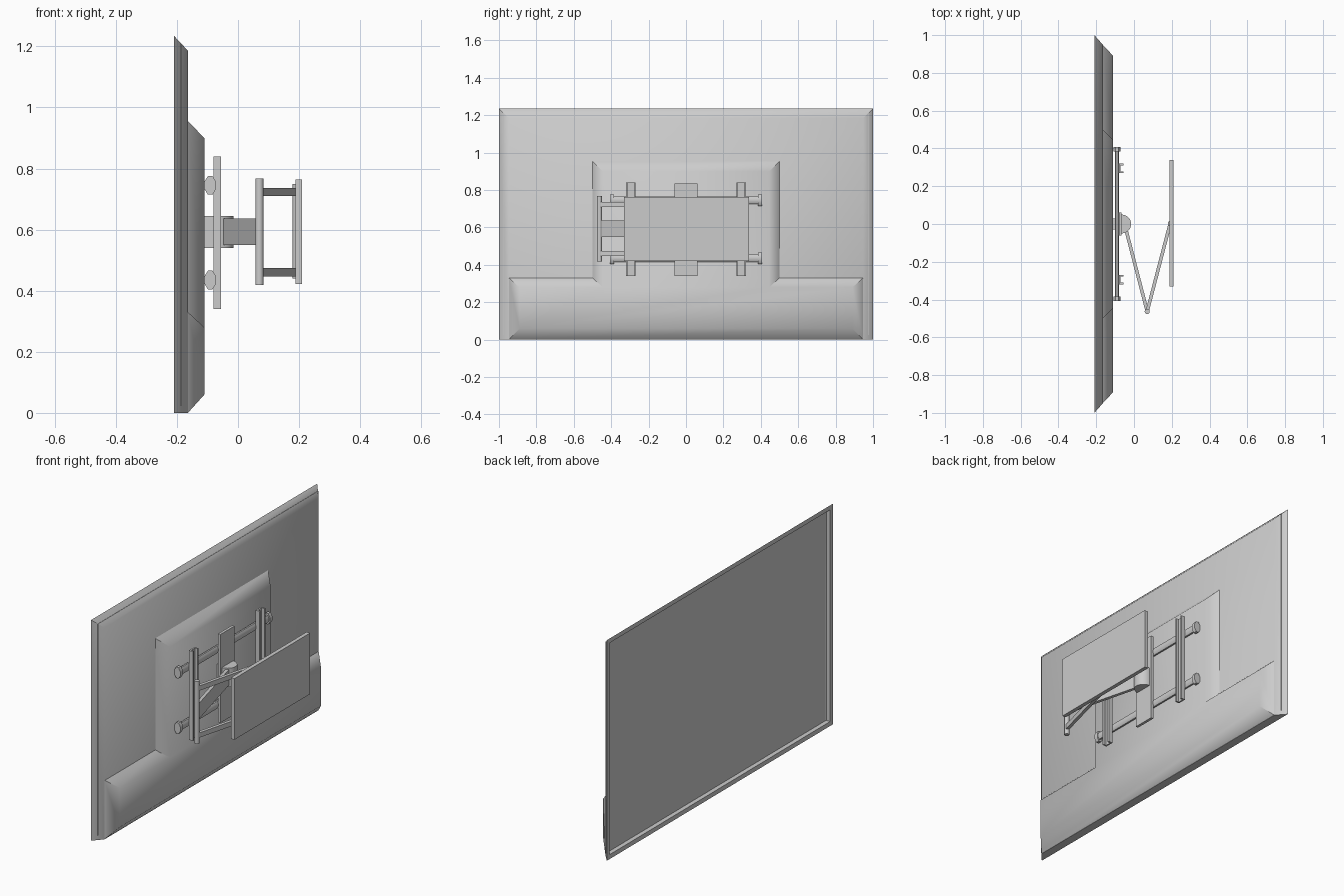
import bpy, bmesh, math
from mathutils import Vector, Matrix

if "Cube" in bpy.data.objects:
    bpy.data.objects.remove(bpy.data.objects["Cube"])


def finish(name, bm, angle=30):
    bmesh.ops.recalc_face_normals(bm, faces=bm.faces)
    me = bpy.data.meshes.new(name)
    bm.to_mesh(me)
    bm.free()
    ob = bpy.data.objects.new(name, me)
    bpy.context.collection.objects.link(ob)
    bpy.ops.object.select_all(action='DESELECT')
    bpy.context.view_layer.objects.active = ob
    ob.select_set(True)
    bpy.ops.object.shade_smooth_by_angle(angle=math.radians(angle))
    return ob


def loft(name, rings, angle=30, cap_start=True):
    """Join equal-length rings of points, capping the ends."""
    bm = bmesh.new()
    loops = [[bm.verts.new(p) for p in r] for r in rings]
    n = len(loops[0])
    for a, b in zip(loops, loops[1:]):
        for i in range(n):
            j = (i + 1) % n
            bm.faces.new((a[i], a[j], b[j], b[i]))
    if cap_start:
        bm.faces.new(loops[0])
    bm.faces.new(loops[-1])
    return finish(name, bm, angle)


def box(name, x, y, z):
    def ring(zz):
        return [(x[0], y[0], zz), (x[1], y[0], zz), (x[1], y[1], zz), (x[0], y[1], zz)]
    return loft(name, [ring(z[0]), ring(z[1])])


def rect(x, hy, z0, z1):
    return [(x, -hy, z0), (x, hy, z0), (x, hy, z1), (x, -hy, z1)]


def post(name, x, y, r, z0, z1, n=16):
    def ring(z):
        return [(x + r * math.cos(2 * math.pi * i / n),
                 y + r * math.sin(2 * math.pi * i / n), z) for i in range(n)]
    return loft(name, [ring(z0), ring(z1)])


def rod_y(name, x, z, rx, rz, y0, y1, n=8):
    def ring(y):
        return [(x + rx * math.cos(2 * math.pi * (i + .5) / n), y,
                 z + rz * math.sin(2 * math.pi * (i + .5) / n)) for i in range(n)]
    return loft(name, [ring(y0), ring(y1)], 50)


def arm(name, a, b, width, z0, z1):
    """Flat bar running between two plan points."""
    a, b = Vector((a[0], a[1])), Vector((b[0], b[1]))
    d = (b - a).normalized()
    s = Vector((-d.y, d.x)) * width / 2
    plan = [a - s, b - s, b + s, a + s]
    return loft(name, [[(p.x, p.y, z) for p in plan] for z in (z0, z1)])


# Display panel with a recessed screen on the -x side
loft("display_frame", [rect(-0.185, 0.975, 0.025, 1.21),
                       rect(-0.21, 0.975, 0.025, 1.21),
                       rect(-0.21, 1.0, 0, 1.235),
                       rect(-0.163, 0.947, 0, 1.185)], 50)


# T-shaped rear housing with sloping sides
def tee(x, wide, narrow, z0, z1, z2):
    half = [(wide, z0), (wide, z1), (narrow, z1), (narrow, z2)]
    return [(x, y, z) for y, z in half] + [(x, -y, z) for y, z in reversed(half)]


loft("rear_housing", [tee(-0.164, 0.947, 0.5, 0, 0.33, 0.955),
                      tee(-0.11, 0.89, 0.445, 0.06, 0.28, 0.90)], 50, False)

# Horizontal rails with octagonal end caps
for label, z in (("upper", 0.745), ("lower", 0.435)):
    rod_y(label + "_rail", -0.09, z, 0.012, 0.022, -0.395, 0.395)
    for side, s in (("left", -1), ("right", 1)):
        rod_y(f"{label}_{side}_cap", -0.091, z, 0.02, 0.033, s * 0.385, s * 0.407)

# Vertical C-channel brackets, open towards the wall
for side, yc in (("left", -0.295), ("right", 0.295)):
    prof = [(-0.08, -0.025), (-0.055, -0.025), (-0.055, -0.016), (-0.071, -0.016),
            (-0.071, 0.016), (-0.055, 0.016), (-0.055, 0.025), (-0.08, 0.025)]
    loft(side + "_channel", [[(x, yc + y, z) for x, y in prof] for z in (0.34, 0.84)])

# Centre plate, spacer and swivel hub
box("centre_plate", (-0.08, -0.065), (-0.062, 0.062), (0.34, 0.835))
box("centre_spacer", (-0.112, -0.078), (-0.028, 0.028), (0.54, 0.645))
hub = [(-0.068 + 0.053 * math.cos(t), 0.05 * math.sin(t))
       for t in [math.pi * (i / 16 - 0.5) for i in range(17)]]
loft("swivel_hub", [[(x, y, z) for x, y in hub] for z in (0.54, 0.645)])

# Folding arm: single inner link, elbow post and paired outer links
elbow = (0.07, -0.463)
arm("inner_arm", (-0.045, -0.02), elbow, 0.018, 0.55, 0.637)
post("elbow_post", *elbow, 0.0135, 0.418, 0.767)
arm("upper_outer_arm", elbow, (0.192, 0.005), 0.018, 0.71, 0.737)
arm("lower_outer_arm", elbow, (0.192, 0.005), 0.018, 0.447, 0.474)

# Wall plate and its hinge post
post("wall_hinge", 0.192, 0.003, 0.013, 0.44, 0.75)
box("wall_plate", (0.188, 0.21), (-0.332, 0.338), (0.422, 0.764))
